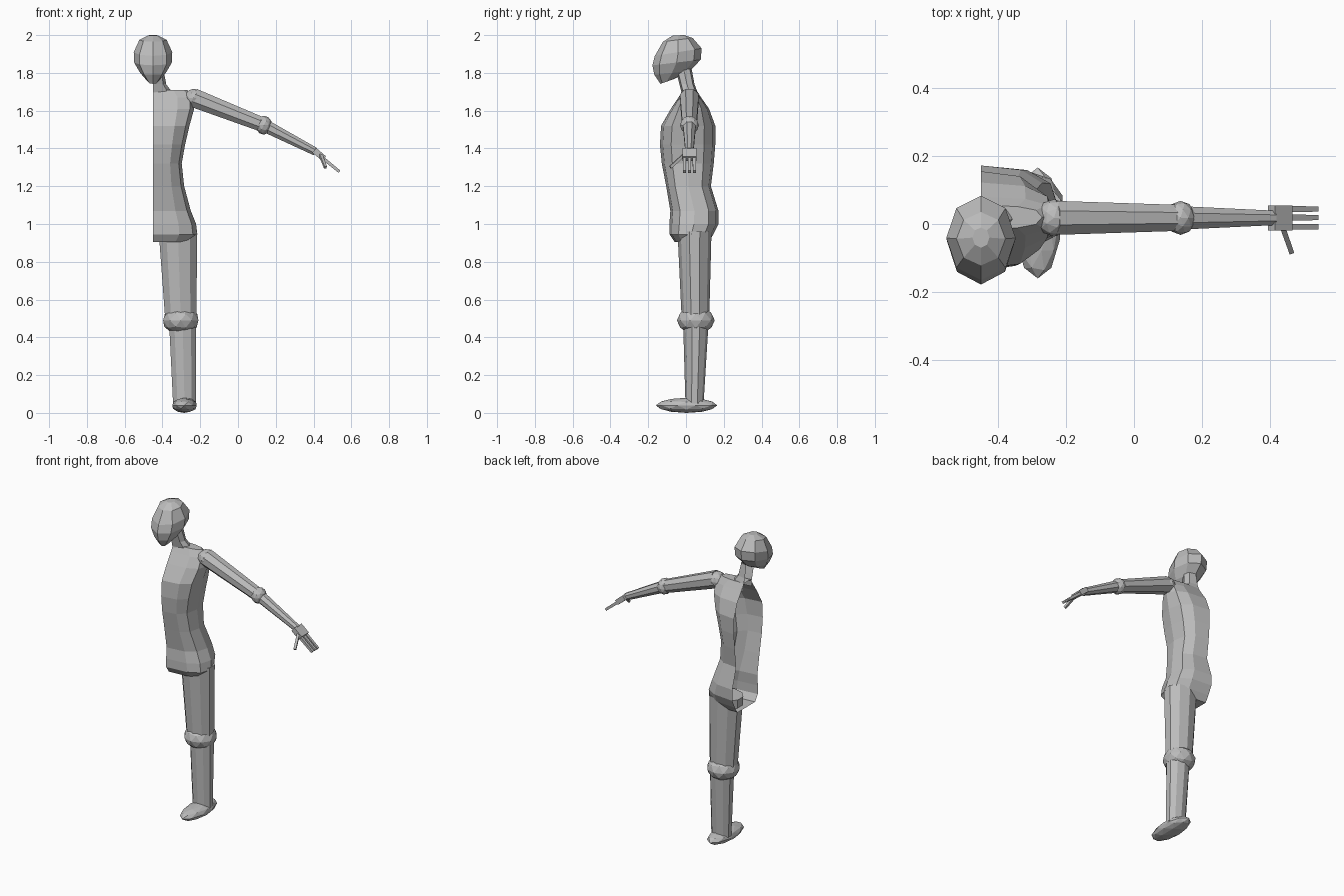
import bpy, bmesh, math
from mathutils import Vector, Matrix

if "Cube" in bpy.data.objects:
    bpy.data.objects.remove(bpy.data.objects["Cube"])

grey = bpy.data.materials.new("grey")
grey.diffuse_color = (0.5, 0.5, 0.5, 1)
grey.use_nodes = True
grey.node_tree.nodes["Principled BSDF"].inputs["Base Color"].default_value = grey.diffuse_color
CX = -0.45  # cut plane of the half body


def finish(bm, name):
    bmesh.ops.recalc_face_normals(bm, faces=bm.faces)
    me = bpy.data.meshes.new(name)
    bm.to_mesh(me)
    bm.free()
    me.materials.append(grey)
    ob = bpy.data.objects.new(name, me)
    bpy.context.collection.objects.link(ob)
    return ob


def loft(name, rings, closed=True, caps=(True, True)):
    bm = bmesh.new()
    vs = [[bm.verts.new(p) for p in r] for r in rings]
    n = len(vs[0])
    for a, b in zip(vs, vs[1:]):
        for i in range(n if closed else n - 1):
            j = (i + 1) % n
            bm.faces.new((a[i], a[j], b[j], b[i]))
    if caps[0]:
        bm.faces.new(vs[0])
    if caps[1]:
        bm.faces.new(vs[-1])
    return finish(bm, name)


def half_ring(z, xo, yf, yb, n=7, e=0.75):
    # open half outline from the front centre to the back centre
    pts = []
    for i in range(n):
        a = -math.pi / 2 + math.pi * i / (n - 1)
        c, s = max(0, math.cos(a)), math.sin(a)
        pts.append((CX + (xo - CX) * c ** e, (yf + yb) / 2 + (yb - yf) / 2 * math.copysign(abs(s) ** e, s), z))
    return pts


def oval(cx, cy, rx, ry, z, n=10):
    return [(cx + rx * math.cos(2 * math.pi * (i + .5) / n),
             cy + ry * math.sin(2 * math.pi * (i + .5) / n), z) for i in range(n)]


def ball(name, loc, size, sub=2):
    bm = bmesh.new()
    bmesh.ops.create_icosphere(bm, subdivisions=sub, radius=1,
                               matrix=Matrix.Translation(loc) @ Matrix.Diagonal((*size, 1)))
    return finish(bm, name)


def limb(name, a, b, r1, r2, n=8):
    a, b = Vector(a), Vector(b)
    d = b - a
    m = (Matrix.Translation((a + b) / 2) @ d.to_track_quat('Z', 'Y').to_matrix().to_4x4()
         @ Matrix.Rotation(math.pi / n, 4, 'Z'))
    bm = bmesh.new()
    bmesh.ops.create_cone(bm, cap_ends=True, segments=n, radius1=r1, radius2=r2, depth=d.length, matrix=m)
    return finish(bm, name)


# head: tilted rings (half width, front y, front z, back y, back z)
rings = []
for hx, yf, zf, yb, zb in [(.028, -.135, 1.742, -.07, 1.765), (.068, -.168, 1.79, .02, 1.81),
                           (.100, -.178, 1.84, .078, 1.87), (.102, -.165, 1.89, .083, 1.93),
                           (.072, -.122, 1.965, .035, 1.985), (.025, -.07, 1.998, -.01, 2.0)]:
    r = []
    for i in range(8):
        a = math.pi * i / 4
        t = (1 + math.sin(a)) / 2
        r.append((CX + hx * math.cos(a), yf + (yb - yf) * t, zf + (zb - zf) * t))
    rings.append(r)
loft("head", rings)

# half neck and half torso, open along the cut plane
loft("neck", [half_ring(1.66, -.34, -.03, .065, 5), half_ring(1.70, -.35, -.025, .06, 5),
              half_ring(1.74, -.38, -.035, .045, 5), half_ring(1.82, -.395, -.055, .03, 5)],
     False, (False, False))
torso = [(.905, -.25, -.06, .12), (.945, -.215, -.087, .145), (1.0, -.222, -.088, .172),
         (1.07, -.25, -.083, .172), (1.2, -.285, -.105, .132), (1.32, -.298, -.128, .147),
         (1.42, -.28, -.138, .155), (1.52, -.257, -.132, .155), (1.61, -.232, -.08, .122),
         (1.67, -.23, -.04, .08), (1.71, -.27, -.015, .055)]
loft("torso", [half_ring(*t) for t in torso], False)

# leg
loft("thigh", [oval(-.303, .05, .087, .073, .5), oval(-.318, .045, .107, .09, .96)])
ball("knee", (-.303, .052, .49), (.098, .1, .075))
loft("shin", [oval(-.283, .045, .064, .048, .05), oval(-.293, .052, .075, .067, .47)])
ball("foot", (-.283, .003, .04), (.068, .163, .04))

# arm
S, E, W = (-.235, .018, 1.668), (.137, .018, 1.523), (.41, .018, 1.383)
ball("shoulder", S, (.052, .055, .048))
limb("upper_arm", S, E, .054, .041)
ball("elbow", E, (.044, .05, .05))
limb("forearm", E, W, .037, .023)

# hand: palm block, three fingers and a thumb
bm = bmesh.new()
bmesh.ops.create_cube(bm, size=1, matrix=Matrix.Translation((.43, .018, 1.368))
                      @ Matrix.Rotation(math.radians(40), 4, 'Y') @ Matrix.Diagonal((.068, .074, .032, 1)))
finish(bm, "palm")
for i, y in enumerate((-.008, .019, .044)):
    limb(f"finger_{i + 1}", (.445, y, 1.352), (.537, y, 1.277), .0125, .011, 4)
limb("thumb", (.438, -.012, 1.365), (.463, -.083, 1.3), .011, .01, 4)
